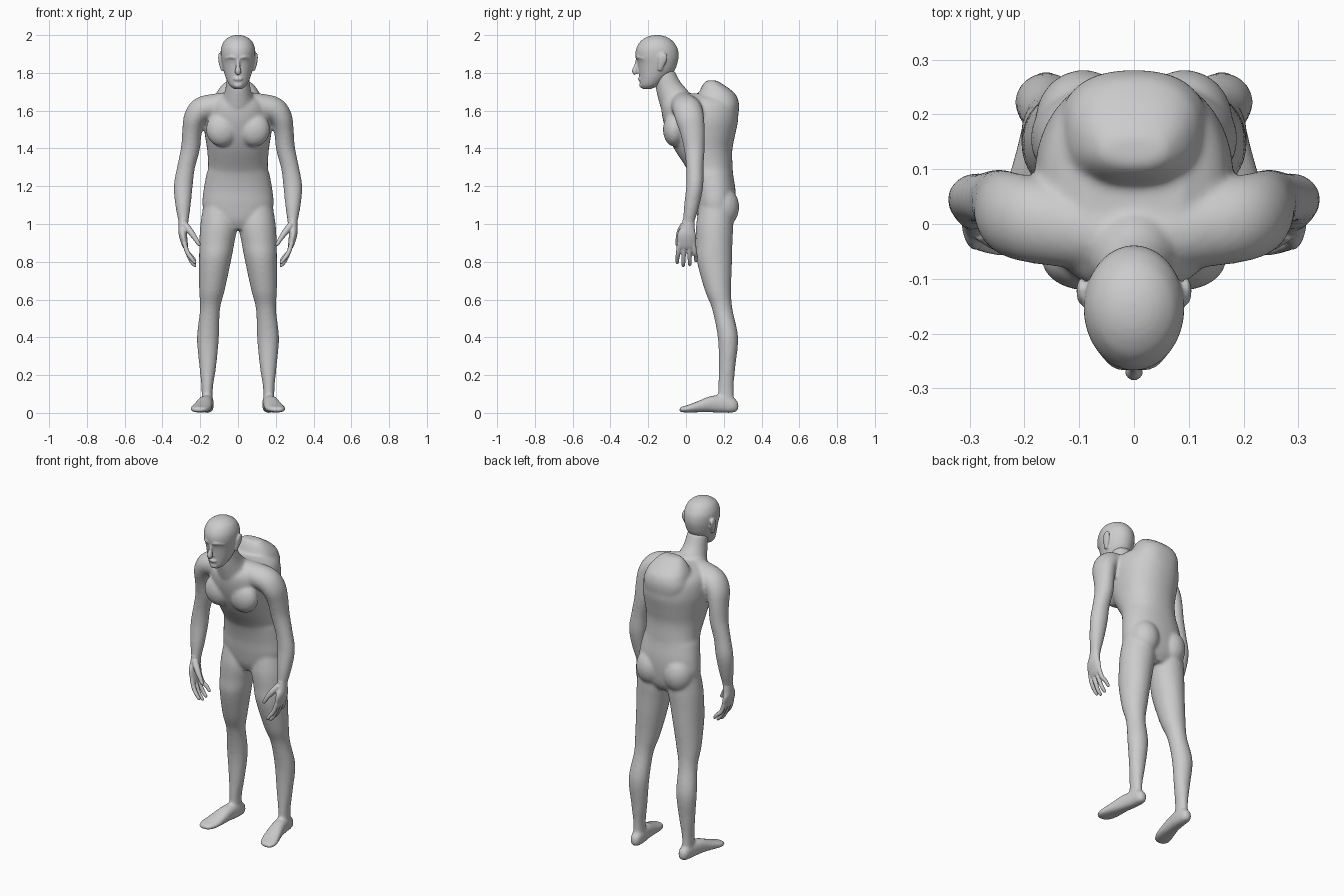
import bpy, bmesh, math
from mathutils import Vector

X, Y, Z = Vector((1, 0, 0)), Vector((0, 1, 0)), Vector((0, 0, 1))


def spline(pts, steps=5):
    """Catmull-Rom interpolation of tuples (position and radii together)."""
    out = []
    for i in range(len(pts) - 1):
        a, b, c, d = pts[max(i - 1, 0)], pts[i], pts[i + 1], pts[min(i + 2, len(pts) - 1)]
        for k in range(steps):
            t = k / steps
            out.append([0.5 * (2 * q + (r - p) * t + (2 * p - 5 * q + 4 * r - s) * t * t
                               + (3 * q - p - 3 * r + s) * t ** 3)
                        for p, q, r, s in zip(a, b, c, d)])
    return out + [list(pts[-1])]


def loft(bm, pts, ref=X, axis=None, both=False, power=2.0, n=32):
    """Closed tube through (x, y, z, r_other, r_along_ref); both=True mirrors it in x."""
    for side in ((1, -1) if both else (1,)):
        path = spline(pts)
        pos = [Vector((p[0] * side, p[1], p[2])) for p in path]
        rings = []
        for i, p in enumerate(path):
            t = axis or (pos[min(i + 1, len(pos) - 1)] - pos[max(i - 1, 0)]).normalized()
            v = (ref - t * ref.dot(t)).normalized()
            u = v.cross(t)
            ring = []
            for k in range(n):
                a = 2 * math.pi * k / n
                c, s = math.cos(a), math.sin(a)
                cu = math.copysign(abs(c) ** (2 / power), c) * max(p[3], 0.002)
                cv = math.copysign(abs(s) ** (2 / power), s) * max(p[4], 0.002)
                ring.append(bm.verts.new(pos[i] + u * cu + v * cv))
            rings.append(ring)
        for r0, r1 in zip(rings, rings[1:]):
            for k in range(n):
                bm.faces.new((r0[k], r0[(k + 1) % n], r1[(k + 1) % n], r1[k]))
        bm.faces.new(rings[0][::-1])
        bm.faces.new(rings[-1])


def slices(rows, x=0):
    """Horizontal sections (z, y_front, y_back, half_width) as loft points."""
    return [(x, (f + b) / 2, z, (b - f) / 2, w) for z, f, b, w in rows]


def ball(bm, centre, radii, both=False):
    for side in ((1, -1) if both else (1,)):
        res = bmesh.ops.create_uvsphere(bm, u_segments=24, v_segments=16, radius=1)
        for v in res["verts"]:
            v.co = Vector((side * centre[0] + v.co.x * radii[0],
                           centre[1] + v.co.y * radii[1], centre[2] + v.co.z * radii[2]))


def finish(bm, name, voxel, smooth):
    """Fuse overlapping volumes into one smooth skin."""
    bmesh.ops.recalc_face_normals(bm, faces=bm.faces[:])
    me = bpy.data.meshes.new(name)
    bm.to_mesh(me)
    bm.free()
    ob = bpy.data.objects.new(name, me)
    bpy.context.collection.objects.link(ob)
    m = ob.modifiers.new("Fuse", "REMESH")
    m.mode, m.voxel_size, m.use_smooth_shade = "VOXEL", voxel, True
    s = ob.modifiers.new("Soften", "SMOOTH")
    s.factor, s.iterations = 0.5, smooth


# ---- Body: torso, hump, neck, arms, legs and feet
bm = bmesh.new()
loft(bm, slices([(0.97, 0.09, 0.22, 0.09), (1.02, 0.065, 0.25, 0.165), (1.10, 0.05, 0.262, 0.188),
                 (1.18, 0.04, 0.262, 0.182), (1.26, 0.02, 0.25, 0.168), (1.30, 0.0, 0.247, 0.158),
                 (1.39, -0.058, 0.245, 0.163), (1.47, -0.097, 0.26, 0.175), (1.55, -0.122, 0.276, 0.182),
                 (1.62, -0.13, 0.274, 0.172), (1.66, -0.115, 0.258, 0.145), (1.69, -0.08, 0.22, 0.09)]),
     axis=Z, power=2.2, n=48)
# hump of the upper back
loft(bm, slices([(1.45, 0.10, 0.25, 0.09), (1.60, 0.06, 0.28, 0.135), (1.67, 0.06, 0.272, 0.125),
                 (1.71, 0.075, 0.238, 0.105), (1.74, 0.09, 0.195, 0.08), (1.76, 0.108, 0.16, 0.055)]),
     axis=Z, power=2.4)
# chest muscles and buttocks
ball(bm, (0.085, -0.062, 1.50), (0.085, 0.06, 0.09), True)
ball(bm, (0.092, 0.19, 1.09), (0.088, 0.092, 0.11), True)
# neck
loft(bm, [(0, -0.115, 1.80, 0.055, 0.058), (0, -0.09, 1.72, 0.07, 0.066),
          (0, -0.06, 1.66, 0.085, 0.085), (0, -0.03, 1.60, 0.09, 0.11)])
# shoulder and arm
loft(bm, [(0.04, -0.02, 1.63, 0.07, 0.07), (0.12, -0.005, 1.622, 0.068, 0.075),
          (0.19, 0.008, 1.605, 0.068, 0.078), (0.228, 0.02, 1.56, 0.06, 0.076),
          (0.243, 0.034, 1.49, 0.052, 0.066), (0.252, 0.044, 1.40, 0.05, 0.055),
          (0.275, 0.047, 1.30, 0.047, 0.046), (0.29, 0.046, 1.20, 0.05, 0.045),
          (0.291, 0.03, 1.10, 0.041, 0.04), (0.289, 0.015, 1.02, 0.028, 0.032),
          (0.288, 0.01, 0.98, 0.022, 0.034)], ref=Y, both=True)
# leg
loft(bm, [(0.10, 0.16, 1.12, 0.085, 0.08), (0.101, 0.152, 1.00, 0.098, 0.098),
          (0.112, 0.15, 0.90, 0.096, 0.093), (0.121, 0.15, 0.81, 0.094, 0.085),
          (0.138, 0.169, 0.65, 0.07, 0.068), (0.148, 0.192, 0.55, 0.054, 0.053),
          (0.159, 0.222, 0.40, 0.054, 0.058), (0.16, 0.218, 0.25, 0.044, 0.045),
          (0.163, 0.211, 0.13, 0.041, 0.03), (0.163, 0.212, 0.04, 0.045, 0.03)],
     axis=Z, both=True)
# foot
loft(bm, [(0.16, 0.278, 0.035, 0.018, 0.014), (0.161, 0.255, 0.04, 0.038, 0.03),
          (0.164, 0.20, 0.046, 0.046, 0.036), (0.175, 0.13, 0.046, 0.043, 0.041),
          (0.188, 0.06, 0.032, 0.029, 0.05), (0.20, 0.01, 0.022, 0.02, 0.052),
          (0.206, -0.025, 0.018, 0.014, 0.038), (0.208, -0.036, 0.016, 0.007, 0.022)],
     ref=X, axis=-Y, both=True, power=2.4)
finish(bm, "body", 0.008, 10)

# ---- Head
bm = bmesh.new()
loft(bm, slices([(1.715, -0.228, -0.185, 0.022), (1.735, -0.243, -0.14, 0.045),
                 (1.77, -0.246, -0.10, 0.063), (1.81, -0.25, -0.062, 0.076),
                 (1.85, -0.255, -0.046, 0.085), (1.89, -0.267, -0.039, 0.091),
                 (1.93, -0.263, -0.045, 0.09), (1.965, -0.243, -0.067, 0.076),
                 (1.985, -0.217, -0.092, 0.055), (1.996, -0.19, -0.12, 0.032),
                 (2.0, -0.165, -0.142, 0.012)]), axis=Z, n=48)
# nose, brows, lips, ears
loft(bm, [(0, -0.256, 1.88, 0.008, 0.009), (0, -0.264, 1.84, 0.01, 0.01),
          (0, -0.271, 1.81, 0.015, 0.016), (0, -0.264, 1.794, 0.012, 0.014)])
loft(bm, [(0.008, -0.26, 1.88, 0.009, 0.008), (0.035, -0.253, 1.884, 0.009, 0.01),
          (0.065, -0.222, 1.877, 0.008, 0.008)], ref=Y, both=True)
ball(bm, (0, -0.243, 1.768), (0.026, 0.012, 0.011))
ball(bm, (0, -0.233, 1.735), (0.024, 0.014, 0.016))
loft(bm, [(0.082, -0.14, 1.812, 0.008, 0.01), (0.09, -0.13, 1.85, 0.011, 0.02),
          (0.096, -0.122, 1.885, 0.009, 0.024), (0.094, -0.125, 1.905, 0.006, 0.012)],
     ref=Y, both=True)
finish(bm, "head", 0.005, 4)

# ---- Hands: palm, four fingers, thumb
bm = bmesh.new()
loft(bm, [(0.289, 0.015, 1.03, 0.025, 0.03), (0.291, 0.01, 0.98, 0.024, 0.037),
          (0.291, 0.004, 0.94, 0.022, 0.05), (0.281, 0.003, 0.89, 0.016, 0.05),
          (0.274, 0.003, 0.87, 0.011, 0.045)], ref=Y, both=True)
for y0, y1, tip in ((-0.036, -0.046, 0.792), (-0.010, -0.014, 0.776),
                    (0.016, 0.020, 0.781), (0.040, 0.052, 0.802)):
    loft(bm, [(0.284, y0, 0.90, 0.012, 0.012), (0.268, (y0 + y1) / 2, 0.85, 0.012, 0.012),
              (0.247, y1, tip + 0.027, 0.011, 0.011), (0.228, y1, tip + 0.004, 0.009, 0.009),
              (0.222, y1, tip, 0.005, 0.005)], ref=Y, both=True, n=16)
loft(bm, [(0.28, -0.01, 0.995, 0.018, 0.02), (0.252, -0.03, 0.96, 0.017, 0.018),
          (0.225, -0.042, 0.922, 0.013, 0.013), (0.207, -0.046, 0.892, 0.01, 0.01),
          (0.203, -0.046, 0.885, 0.005, 0.005)], ref=Y, both=True, n=16)
finish(bm, "hands", 0.004, 3)
